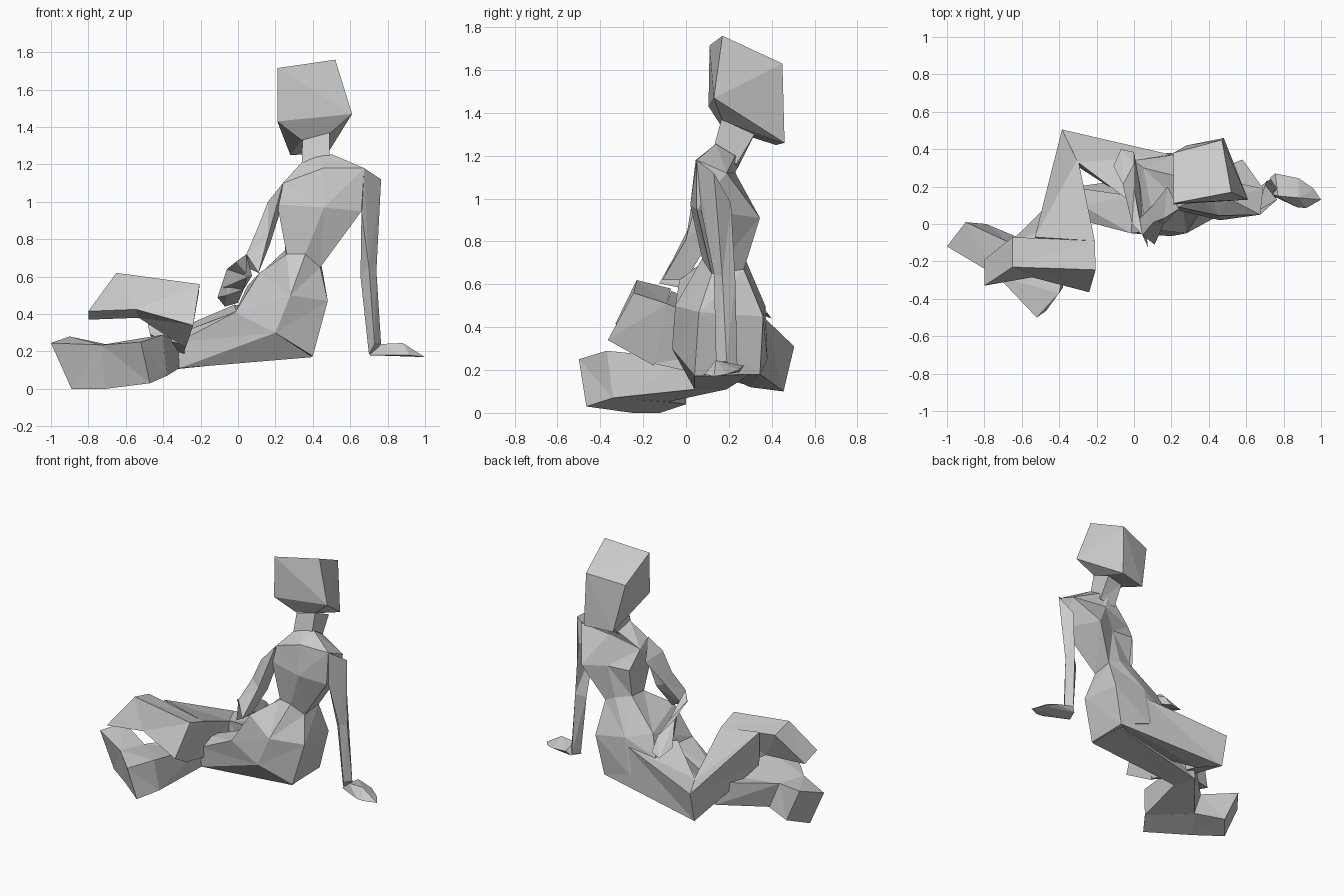
import bpy, bmesh


def finish(name, bm):
    bmesh.ops.recalc_face_normals(bm, faces=bm.faces)
    me = bpy.data.meshes.new(name)
    bm.to_mesh(me)
    bm.free()
    ob = bpy.data.objects.new(name, me)
    bpy.context.collection.objects.link(ob)
    return ob


def loft(name, *rings):
    """Bridge cross-sections of equal length and cap both ends."""
    bm = bmesh.new()
    rows = [[bm.verts.new(p) for p in r] for r in rings]
    n = len(rows[0])
    for a, b in zip(rows, rows[1:]):
        for i in range(n):
            j = (i + 1) % n
            bm.faces.new((a[i], a[j], b[j], b[i]))
    bm.faces.new(rows[0])
    bm.faces.new(rows[-1])
    bmesh.ops.triangulate(bm, faces=bm.faces[:])
    return finish(name, bm)


def hull(name, *pts):
    """Faceted convex block around a few corner points."""
    bm = bmesh.new()
    for p in pts:
        bm.verts.new(p)
    bmesh.ops.convex_hull(bm, input=bm.verts[:])
    loose = [v for v in bm.verts if not v.link_faces]
    bmesh.ops.delete(bm, geom=loose, context='VERTS')
    return finish(name, bm)


# Head: tilted tapered block with chin towards +y and a jaw running into the neck
hull("head",
     (.21, .11, 1.715), (.52, .17, 1.76), (.47, .45, 1.63), (.21, .38, 1.585),
     (.21, .105, 1.43), (.61, .13, 1.47), (.48, .46, 1.26), (.28, .42, 1.25),
     (.34, .17, 1.33), (.49, .17, 1.365))

# Neck
loft("neck",
     [(.345, .165, 1.33), (.49, .165, 1.37), (.49, .32, 1.30), (.37, .31, 1.28)],
     [(.34, .13, 1.19), (.49, .13, 1.24), (.49, .235, 1.16), (.37, .24, 1.14)])

# Torso: sections run back-left, back, back-right, front-right, front, front-left
loft("torso",
     [(.34, .14, 1.21), (.42, .13, 1.24), (.50, .14, 1.255), (.50, .23, 1.20), (.44, .25, 1.17), (.36, .24, 1.16)],
     [(.24, .09, 1.10), (.455, .045, 1.18), (.675, .05, 1.18), (.69, .19, 1.12), (.44, .23, 1.12), (.22, .20, 1.06)],
     [(.21, .08, .985), (.46, .02, .97), (.66, .05, .95), (.58, .345, .91), (.42, .28, .92), (.25, .28, .93)],
     [(.26, .10, .72), (.36, .075, .72), (.44, .12, .65), (.445, .27, .67), (.36, .28, .71), (.25, .25, .74)],
     [(.115, -.03, .62), (.28, -.05, .50), (.48, .06, .47), (.46, .36, .45), (.22, .37, .50), (.05, .30, .55)],
     [(-.015, -.05, .41), (.20, -.065, .30), (.40, .04, .175), (.40, .345, .18), (.18, .38, .25), (0, .34, .40)])

# Propping arm, sections run back, outer, front, inner
loft("right_arm",
     [(.675, .05, 1.18), (.765, .13, 1.12), (.70, .21, .98), (.66, .07, .95)],
     [(.70, .13, .65), (.74, .17, .63), (.71, .23, .62), (.655, .18, .60)],
     [(.73, .14, .24), (.765, .19, .24), (.73, .24, .20), (.70, .18, .185)])
hull("right_hand",
     (.70, .17, .18), (.73, .25, .19), (.755, .27, .22), (.77, .15, .24), (.88, .245, .20),
     (.88, .14, .245), (1.0, .13, .17), (.92, .085, .18), (.87, .09, .18), (.96, .19, .18))

# Bent arm resting on the hip
loft("left_upper_arm",
     [(.24, .08, 1.10), (.16, .03, 1.00), (.18, .20, .98), (.22, .11, .93)],
     [(.16, .00, .81), (.105, .01, .86), (.10, .10, .81), (.17, .09, .77)],
     [(.11, -.11, .62), (.045, -.06, .72), (.02, .02, .66), (.11, .0, .62)])
loft("left_forearm",
     [(.075, -.125, .605), (.045, -.06, .72), (-.01, .0, .68), (.06, .0, .60)],
     [(.03, .22, .53), (-.0, .19, .61), (-.06, .21, .64), (-.08, .25, .54)])
hull("left_hand",
     (.03, .22, .53), (-.0, .19, .61), (-.06, .21, .64), (-.06, .24, .50),
     (-.11, .31, .49), (-.07, .40, .44), (0, .385, .46), (.0, .32, .55))

# Rear leg: thigh, rising shin, raised foot
loft("left_thigh",
     [(.40, .345, .18), (.20, .37, .44), (-.02, .12, .45), (.05, .08, .22)],
     [(-.385, .455, .10), (-.385, .505, .31), (-.30, .33, .33), (-.29, .30, .12)])
loft("left_shin",
     [(-.385, .455, .10), (-.385, .505, .31), (-.30, .35, .32), (-.30, .33, .12)],
     [(-.47, -.15, .29), (-.53, -.07, .57), (-.21, -.09, .51), (-.28, -.15, .23)])
loft("left_foot",
     [(-.65, -.23, .62), (-.205, -.245, .56), (-.24, -.365, .34), (-.545, -.285, .425), (-.80, -.33, .415)],
     [(-.65, -.07, .58), (-.21, -.09, .51), (-.28, -.15, .22), (-.53, -.14, .38), (-.80, -.19, .37)])

# Front leg: thigh, shin swept forward, foot on the ground
loft("right_thigh",
     [(.20, -.065, .30), (.40, .04, .17), (.38, .30, .18), (.0, .15, .42), (-.015, -.05, .41)],
     [(-.32, .03, .25), (-.315, .04, .11), (-.37, .19, .11), (-.36, .20, .27), (-.28, .10, .31)])
loft("right_shin",
     [(-.32, .03, .25), (-.315, .04, .11), (-.37, .19, .11), (-.36, .20, .27)],
     [(-.40, -.37, .29), (-.38, -.34, .07), (-.60, -.09, .05), (-.665, -.10, .23)])
loft("right_foot",
     [(-.52, -.50, .25), (-.47, -.465, .03), (-.38, -.34, .07), (-.40, -.37, .29)],
     [(-.73, -.28, .235), (-.71, -.25, 0), (-.60, -.08, .05), (-.665, -.10, .23)],
     [(-1.0, -.12, .245), (-.89, -.12, 0), (-.79, 0, .04), (-.90, .01, .28)])
